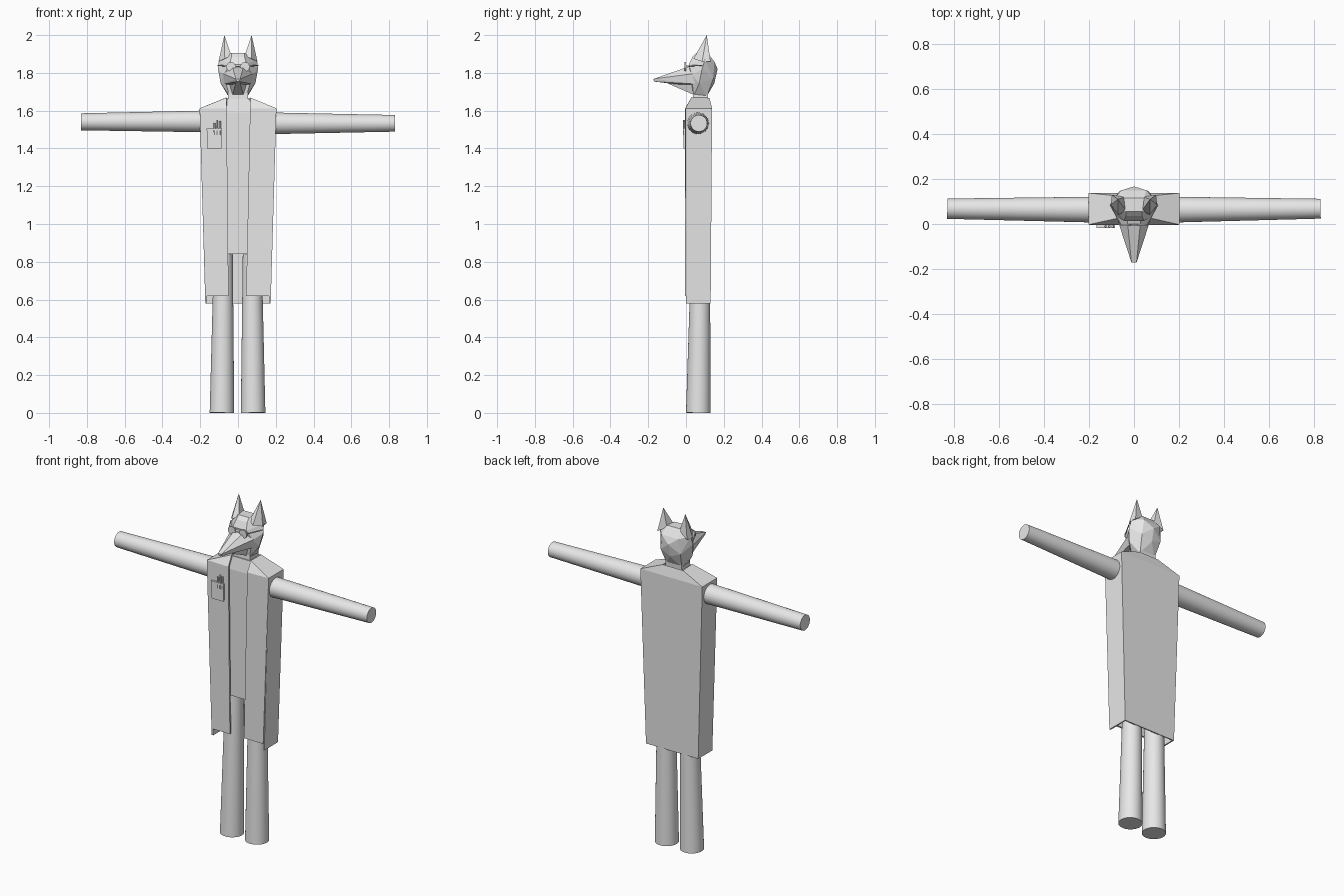
import bpy, bmesh, math
from mathutils import Vector

if "Cube" in bpy.data.objects:
    bpy.data.objects.remove(bpy.data.objects["Cube"])

grey = bpy.data.materials.new("plain grey")
grey.diffuse_color = (0.8, 0.8, 0.8, 1)
grey.use_nodes = True
grey.node_tree.nodes["Principled BSDF"].inputs["Base Color"].default_value = grey.diffuse_color


def add_object(name, bm, smooth=False):
    bmesh.ops.recalc_face_normals(bm, faces=bm.faces)
    mesh = bpy.data.meshes.new(name)
    bm.to_mesh(mesh)
    bm.free()
    mesh.materials.append(grey)
    ob = bpy.data.objects.new(name, mesh)
    bpy.context.collection.objects.link(ob)
    if smooth:
        bpy.ops.object.select_all(action='DESELECT')
        ob.select_set(True)
        bpy.context.view_layer.objects.active = ob
        bpy.ops.object.shade_smooth_by_angle(angle=math.radians(35))
    return ob


def mirrored(points):
    """Adds the other-side copy of every point that is off the centre line."""
    return points + [(-x, y, z) for x, y, z in points if x]


def hull(name, points):
    bm = bmesh.new()
    verts = [bm.verts.new(p) for p in points]
    out = bmesh.ops.convex_hull(bm, input=verts)
    loose = {v for v in out["geom_interior"] + out["geom_unused"]
             if isinstance(v, bmesh.types.BMVert)}
    bmesh.ops.delete(bm, geom=list(loose), context='VERTS')
    return add_object(name, bm)


def box(name, x0, x1, y0, y1, z0, z1):
    return hull(name, [(x, y, z) for x in (x0, x1) for y in (y0, y1) for z in (z0, z1)])


def rod(name, a, b, ra, rb, sides=32):
    """Tapered round bar from a to b."""
    a, b = Vector(a), Vector(b)
    bm = bmesh.new()
    bmesh.ops.create_cone(bm, cap_ends=True, segments=sides,
                          radius1=ra, radius2=rb, depth=(b - a).length)
    turn = (b - a).to_track_quat('Z', 'Y').to_matrix().to_4x4()
    bmesh.ops.transform(bm, matrix=turn, verts=bm.verts)
    bmesh.ops.translate(bm, vec=(a + b) / 2, verts=bm.verts)
    return add_object(name, bm, smooth=True)


# legs and arms
rod("left_leg", (-0.085, 0.065, 0), (-0.077, 0.078, 0.9), 0.065, 0.049)
rod("right_leg", (0.08, 0.065, 0), (0.075, 0.078, 0.9), 0.065, 0.049)
rod("left_arm", (-0.83, 0.068, 1.541), (-0.19, 0.064, 1.543), 0.045, 0.057)
rod("right_arm", (0.83, 0.068, 1.533), (0.19, 0.064, 1.533), 0.044, 0.057)

# inner torso, recessed behind the coat opening
hull("torso", mirrored([
    (0.12, 0.015, 0.84), (0.12, 0.12, 0.84), (0.12, 0.015, 1.59), (0.12, 0.12, 1.59),
    (0.062, 0.03, 1.663), (0.062, 0.12, 1.663)]))

# open coat: back, sides, shoulders and two front panels
bm = bmesh.new()


def face(*points):
    bm.faces.new([bm.verts.new(p) for p in points])


for s, hem, collar in ((-1, 0.05, 0.06), (1, 0.043, 0.064)):
    back_hem, back_top = (s * 0.168, 0.127, 0.58), (s * 0.2, 0.135, 1.61)
    side_hem, side_top = (s * 0.168, 0.0, 0.58), (s * 0.2, 0.0, 1.61)
    neck_back, neck_front = (s * 0.065, 0.12, 1.665), (s * collar, 0.03, 1.665)
    panel_top = (s * collar, 0.0, 1.61)
    face(back_hem, side_hem, side_top, back_top)
    face(side_top, back_top, neck_back, neck_front)
    face(side_top, neck_front, panel_top)
    face((s * 0.169, 0, 0.62), side_top, panel_top, (s * hem, 0, 0.62))
face((-0.168, 0.127, 0.58), (0.168, 0.127, 0.58), (0.2, 0.135, 1.61), (-0.2, 0.135, 1.61))
face((-0.2, 0.135, 1.61), (0.2, 0.135, 1.61), (0.065, 0.12, 1.665), (-0.065, 0.12, 1.665))
bmesh.ops.remove_doubles(bm, verts=bm.verts, dist=0.0005)
coat = add_object("coat", bm)
thick = coat.modifiers.new("thickness", 'SOLIDIFY')
thick.thickness = 0.01
thick.offset = 0

# breast pocket with pens
box("pocket", -0.163, -0.087, -0.014, -0.003, 1.40, 1.502)
box("pocket_hem", -0.166, -0.084, -0.017, -0.003, 1.494, 1.505)
for i, top in enumerate((1.535, 1.55, 1.545)):
    x = -0.125 + i * 0.015
    rod(f"pen_{i + 1}", (x, -0.01, 1.47), (x, -0.01, top), 0.006, 0.005, 10)

# neck and faceted skull
hull("neck", mirrored([(0.055, 0.035, 1.65), (0.055, 0.115, 1.65),
                       (0.05, 0.04, 1.72), (0.05, 0.12, 1.72)]))
hull("skull", mirrored([
    (0.035, 0.055, 1.905), (0.045, 0.115, 1.905), (0.055, 0.15, 1.86), (0, 0.167, 1.82),
    (0.065, 0.145, 1.77), (0, 0.15, 1.745), (0.1, 0.1, 1.87), (0.106, 0.085, 1.82),
    (0.092, 0.07, 1.745), (0.05, 0.11, 1.675), (0.045, 0.04, 1.675),
    (0.045, 0.015, 1.845), (0.075, 0.03, 1.79), (0.035, 0.035, 1.885)]))

# long pointed snout with lower jaw
hull("snout", mirrored([
    (0.011, -0.172, 1.768), (0.007, -0.17, 1.754), (0.022, -0.045, 1.803),
    (0.03, 0.02, 1.835), (0.09, 0.07, 1.80), (0.08, 0.07, 1.74), (0.025, -0.03, 1.738)]))
hull("lower_jaw", mirrored([
    (0.01, -0.11, 1.75), (0.02, -0.03, 1.731), (0.03, 0.035, 1.70),
    (0.05, 0.05, 1.74), (0.03, 0.05, 1.68)]))

for s, side in ((-1, "left"), (1, "right")):
    # ears
    hull(side + "_ear", [(s * 0.072, 0.11, 2.0), (s * 0.103, 0.085, 1.86),
                         (s * 0.035, 0.06, 1.89), (s * 0.07, 0.04, 1.875),
                         (s * 0.042, 0.12, 1.895), (s * 0.098, 0.13, 1.86)])
    # glasses
    rod(side + "_lens", (s * 0.037, 0.001, 1.832), (s * 0.037, -0.007, 1.832), 0.025, 0.025, 12)
    rod(side + "_temple", (s * 0.06, 0.0, 1.836), (s * 0.106, 0.085, 1.84), 0.003, 0.003, 6)
rod("glasses_bridge", (-0.014, -0.003, 1.834), (0.014, -0.003, 1.834), 0.003, 0.003, 6)
